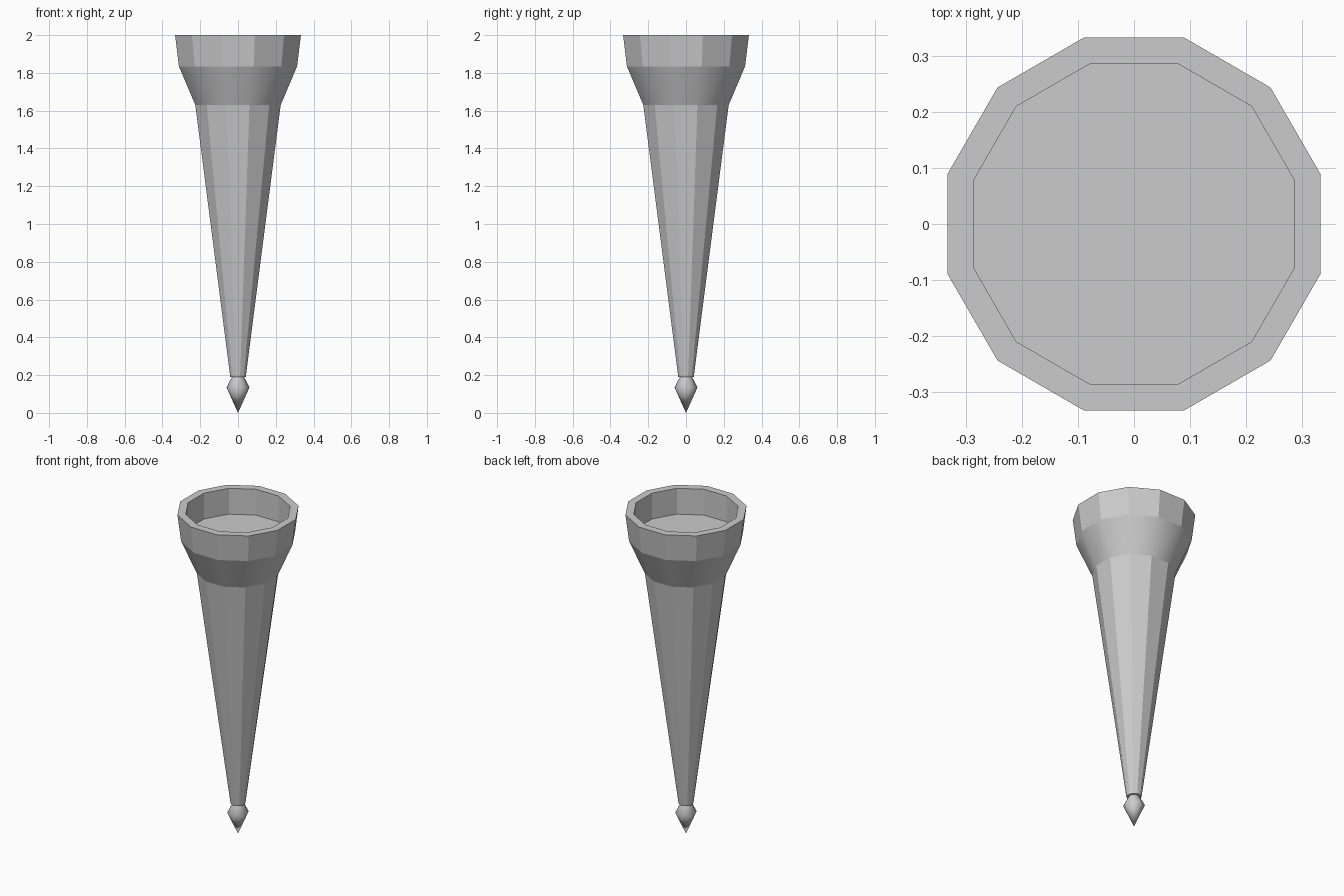
import bpy, bmesh
from math import cos, sin, pi

if "Cube" in bpy.data.objects:
    bpy.data.objects.remove(bpy.data.objects["Cube"])


def lathe(name, profile, sides, phase=0.0, smooth=False, cap_start=False, cap_end=False):
    """Spin (corner radius, z) points into a faceted shell; radius 0 makes a point."""
    bm = bmesh.new()
    rings = []
    for r, z in profile:
        n = 1 if r == 0 else sides
        rings.append([bm.verts.new((r * cos(phase + 2 * pi * i / sides),
                                    r * sin(phase + 2 * pi * i / sides), z))
                      for i in range(n)])
    for a, b in zip(rings, rings[1:]):
        for i in range(sides):
            j = (i + 1) % sides
            quad = [a[i % len(a)], a[j % len(a)], b[j % len(b)], b[i % len(b)]]
            bm.faces.new(list(dict.fromkeys(quad))).smooth = smooth
    if cap_start:
        bm.faces.new(rings[0][::-1])
    if cap_end:
        bm.faces.new(rings[-1])
    mesh = bpy.data.meshes.new(name)
    bm.to_mesh(mesh)
    bm.free()
    obj = bpy.data.objects.new(name, mesh)
    bpy.context.collection.objects.link(obj)
    return obj


SIDES = 12
PHASE = pi / SIDES          # flats face the axes
K = 1 / cos(PHASE)          # flat distance to corner radius

# Tapered handle
lathe("handle", [(0.041 * K, 0.19), (0.226 * K, 1.63)], SIDES, PHASE, cap_start=True)

# Smooth flared collar
lathe("collar", [(0.226 * K, 1.63), (0.313 * K, 1.835)], SIDES, PHASE, smooth=True)

# Head with rim, recessed wall and floor
lathe("head", [(0.313 * K, 1.835), (0.333 * K, 2.0), (0.287 * K, 2.0), (0.287 * K, 1.84)],
      SIDES, PHASE, cap_end=True)

# Pointed finial
lathe("finial", [(0, 0.0), (0.061, 0.135), (0.032, 0.19)], 8, smooth=True, cap_end=True)
